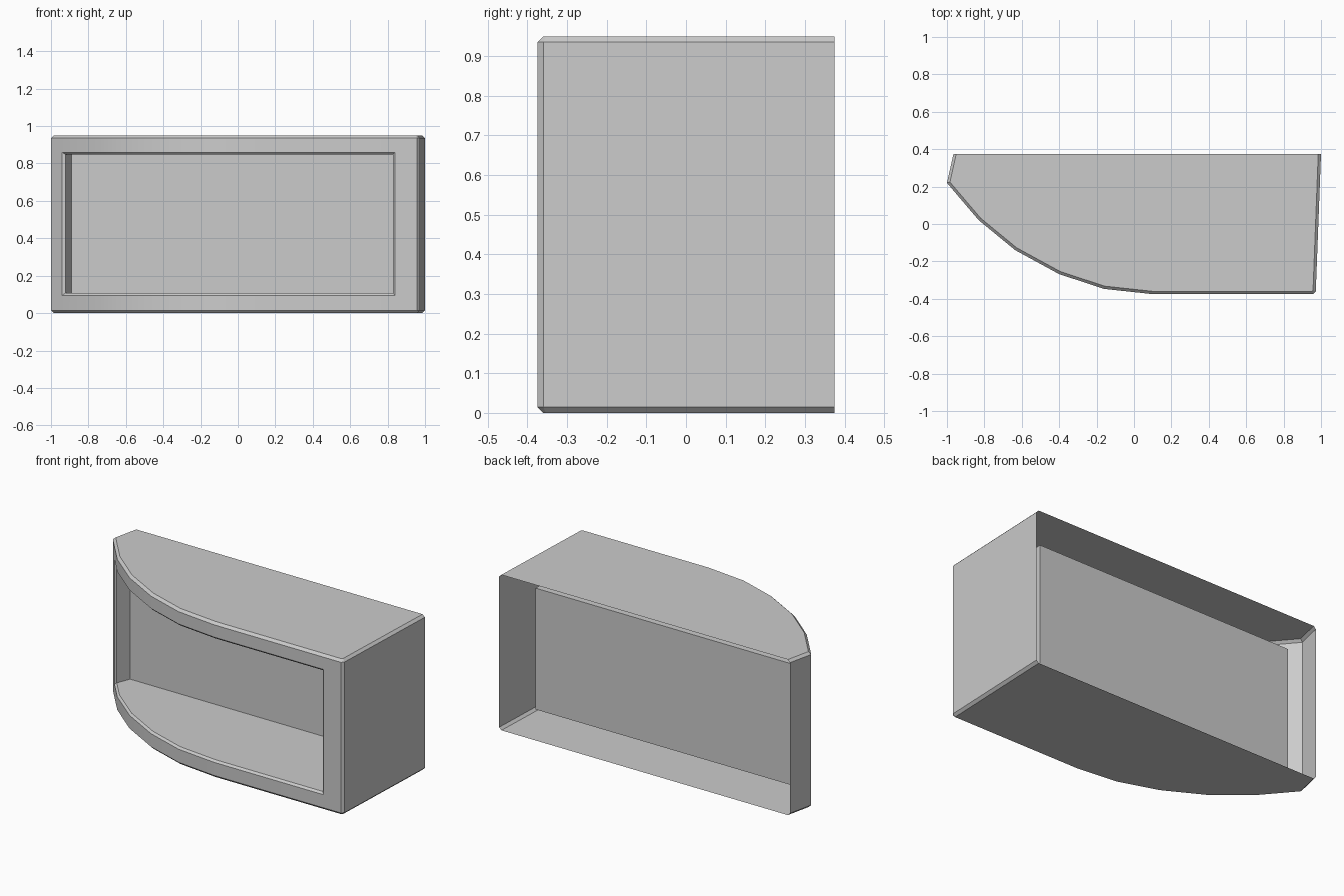
import bpy, bmesh
from mathutils import Vector

cube = bpy.data.objects.get("Cube")
if cube:
    bpy.data.objects.remove(cube)

HEIGHT, BACK, BEVEL = 0.95, 0.375, 0.015
NICHE_LOW, NICHE_HIGH, NICHE_BACK = 0.095, 0.86, 0.23

grey = bpy.data.materials.new("warm_grey")
grey.use_nodes = True
grey.diffuse_color = (0.6, 0.6, 0.6, 1)
grey.node_tree.nodes["Principled BSDF"].inputs["Base Color"].default_value = (0.6, 0.6, 0.6, 1)

# Plan outline from left rear, round the curved front, to right rear.
# The second and third-from-last front points bound the niche opening.
plan = [Vector(p) for p in (
    (-0.965, BACK), (-1, 0.22), (-0.94, 0.149), (-0.83, 0.02), (-0.635, -0.14),
    (-0.4, -0.268), (-0.16, -0.347), (0.1, -BACK), (0.84, -BACK),
    (0.958, -BACK), (0.972, -0.36), (1, BACK))]
FIRST, LAST = 2, 8


def inset(path, d):
    """Move an open path inwards with mitred corners."""
    out = []
    for i, p in enumerate(path):
        dirs = []
        if i > 0:
            dirs.append((p - path[i - 1]).normalized())
        if i < len(path) - 1:
            dirs.append((path[i + 1] - p).normalized())
        normals = [Vector((-t.y, t.x)) for t in dirs]
        n = normals[0]
        if len(normals) == 2:
            n = (normals[0] + normals[1]) / (1 + normals[0].dot(normals[1]))
        out.append(p + n * d)
    return out


def at(path, z):
    return [Vector((p.x, p.y, z)) for p in path]


def face(bm, points):
    bm.faces.new([bm.verts.new(p) for p in points])


def strip(bm, low, high, skip=range(0)):
    """Quads between two matching rows of points."""
    for i in range(len(low) - 1):
        if i not in skip:
            face(bm, (low[i], low[i + 1], high[i + 1], high[i]))


def finish(bm, name):
    bmesh.ops.remove_doubles(bm, verts=bm.verts, dist=0.0005)
    mesh = bpy.data.meshes.new(name)
    bm.to_mesh(mesh)
    bm.free()
    mesh.materials.append(grey)
    obj = bpy.data.objects.new(name, mesh)
    bpy.context.collection.objects.link(obj)
    bpy.ops.object.select_all(action='DESELECT')
    obj.select_set(True)
    bpy.context.view_layer.objects.active = obj
    bpy.ops.object.shade_smooth_by_angle(angle=0.45)


# Housing: open-backed shell with bevelled rims and a window in the front
rim = inset(plan, BEVEL)
rim[0].y = rim[-1].y = BACK
rows = [at(rim, 0), at(plan, BEVEL), at(plan, NICHE_LOW), at(plan, NICHE_HIGH),
        at(plan, HEIGHT - BEVEL), at(rim, HEIGHT)]
bm = bmesh.new()
for i in range(len(rows) - 1):
    strip(bm, rows[i], rows[i + 1], range(FIRST, LAST) if i == 2 else range(0))
face(bm, rows[-1])
face(bm, rows[0][::-1])
finish(bm, "housing")

# Niche: bevelled lip, floor, ceiling, side walls and back panel
edge = plan[FIRST:LAST + 1]
lip = inset(edge, 0.012)
lip[0] += (edge[1] - edge[0]).normalized() * 0.012
lip[-1] -= (edge[-1] - edge[-2]).normalized() * 0.012
corners = [Vector((0.855, NICHE_BACK)), Vector((-0.89, NICHE_BACK))]
low, high = NICHE_LOW + 0.012, NICHE_HIGH - 0.012
edge_low, edge_high = at(edge, NICHE_LOW), at(edge, NICHE_HIGH)
lip_low, lip_high = at(lip, low), at(lip, high)
bm = bmesh.new()
strip(bm, edge_low, lip_low)
strip(bm, lip_high, edge_high)
face(bm, (edge_low[0], lip_low[0], lip_high[0], edge_high[0]))
face(bm, (lip_low[-1], edge_low[-1], edge_high[-1], lip_high[-1]))
face(bm, at(lip + corners, low))
face(bm, at(lip + corners, high)[::-1])
walls = [lip[0], corners[1], corners[0], lip[-1]]
strip(bm, at(walls, low), at(walls, high))
finish(bm, "display_niche")
